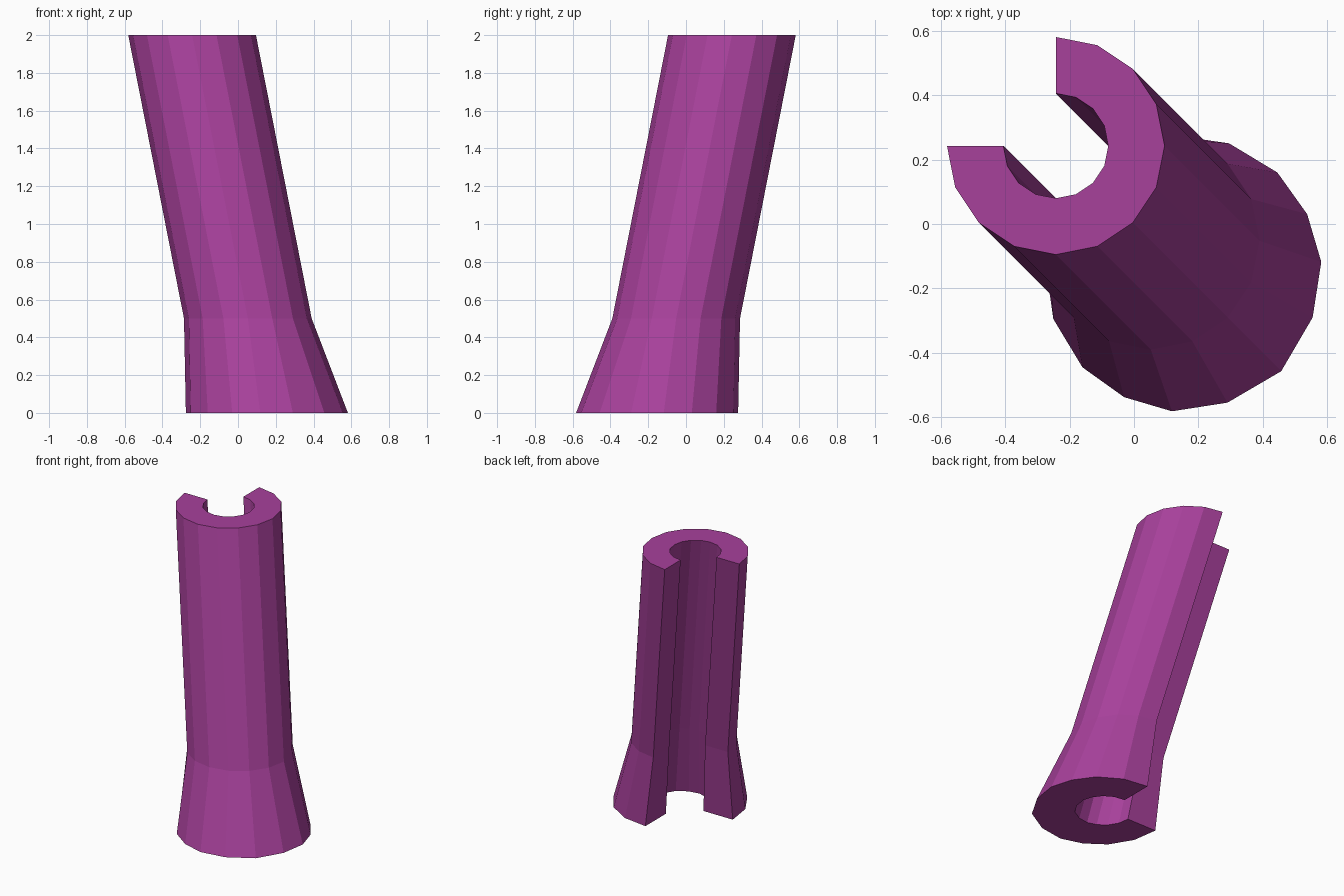
import bpy, bmesh, math
from mathutils import Vector

old = bpy.data.objects.get("Cube")
if old:
    bpy.data.objects.remove(old, do_unlink=True)

purple = bpy.data.materials.new("purple")
purple.use_nodes = True
colour = (0.39, 0.052, 0.33, 1)
purple.diffuse_color = colour
purple.node_tree.nodes["Principled BSDF"].inputs["Base Color"].default_value = colour

# Sections lie along the lean direction u and the sideways direction v
U = Vector((1, -1, 0)).normalized()
V = Vector((1, 1, 0)).normalized()
STEPS = 6  # sixteenths of a turn on each side, leaving a quarter open


def arc(radius):
    """Half of a regular open ring, from the front of the lean to the slot."""
    return [(radius * math.cos(k * math.pi / 8), radius * math.sin(k * math.pi / 8))
            for k in range(STEPS + 1)]


def mirrored(half):
    return [(u, -v) for u, v in reversed(half[1:])] + half


def scaled(half, factor):
    return [(u * factor, v * factor) for u, v in half]


# The flared foot is cut level across a leaning cone, so it is slightly egg shaped
foot = [(0.477, 0), (0.428, 0.187), (0.325, 0.328), (0.189, 0.402),
        (0.032, 0.428), (-0.138, 0.386), (-0.28, 0.28)]
sections = [  # height, x offset, outer half, inner half
    (0.0, 0.12, foot, scaled(foot, 0.43)),
    (0.5, 0.052, arc(0.338), arc(0.163)),
    (2.0, -0.243, arc(0.338), arc(0.163)),
]

bm = bmesh.new()
rings = []
for z, offset, outer, inner in sections:
    loop = mirrored(outer) + mirrored(inner)[::-1]
    centre = Vector((offset, -offset, z))
    rings.append([bm.verts.new(centre + U * u + V * v) for u, v in loop])

# Walls of the slotted tube
count = len(rings[0])
for low, high in zip(rings, rings[1:]):
    for i in range(count):
        j = (i + 1) % count
        bm.faces.new((low[i], low[j], high[j], high[i]))

# End faces, as quads between the outer and inner arcs
for ring in (rings[0], rings[-1]):
    for i in range(count // 2 - 1):
        bm.faces.new((ring[i], ring[i + 1], ring[-i - 2], ring[-i - 1]))

bmesh.ops.recalc_face_normals(bm, faces=bm.faces[:])
mesh = bpy.data.meshes.new("slotted_tube")
bm.to_mesh(mesh)
bm.free()
mesh.materials.append(purple)
tube = bpy.data.objects.new("slotted_tube", mesh)
bpy.context.collection.objects.link(tube)
